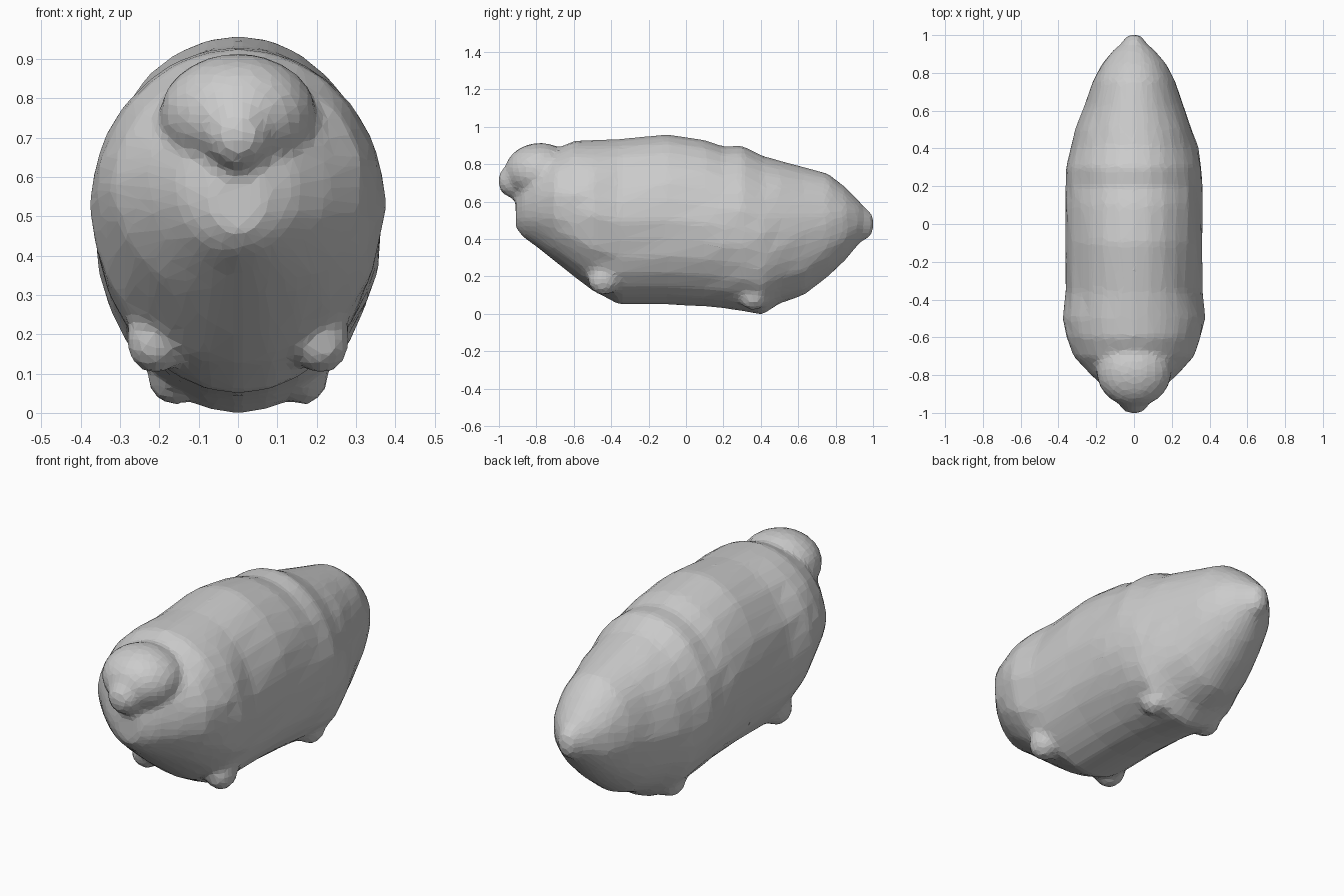
import bpy, bmesh, math, random
from mathutils import Matrix

if "Cube" in bpy.data.objects:
    bpy.data.objects.remove(bpy.data.objects["Cube"])

random.seed(4)
GREY = (0.6, 0.6, 0.6, 1)
grey = bpy.data.materials.new("plain grey")
grey.use_nodes = True
grey.diffuse_color = GREY
grey.node_tree.nodes["Principled BSDF"].inputs["Base Color"].default_value = GREY

# Torso stations: y, bottom, top, half width
STATIONS = [
    (-0.91, 0.46, 0.64, 0.07), (-0.87, 0.41, 0.74, 0.15), (-0.8, 0.36, 0.81, 0.23),
    (-0.7, 0.28, 0.88, 0.32), (-0.6, 0.2, 0.925, 0.355), (-0.5, 0.125, 0.93, 0.375),
    (-0.36, 0.05, 0.935, 0.36), (-0.1, 0.05, 0.96, 0.362), (0.1, 0.04, 0.93, 0.362),
    (0.2, 0.03, 0.895, 0.362), (0.3, 0.015, 0.9, 0.36), (0.41, -0.005, 0.845, 0.338),
    (0.5, 0.055, 0.82, 0.31), (0.63, 0.1, 0.785, 0.26), (0.76, 0.2, 0.75, 0.215),
    (0.85, 0.285, 0.68, 0.17), (0.92, 0.37, 0.61, 0.11), (0.96, 0.42, 0.56, 0.06),
]
SIDES = 28
bm = bmesh.new()


def ring(y, low, high, half):
    """One oval cross-section with slightly uneven flanks."""
    mid, tall = (low + high) / 2, (high - low) / 2
    verts = []
    for i in range(SIDES):
        a = math.tau * i / SIDES
        x = half * math.cos(a) * random.uniform(0.98, 1.015)
        verts.append(bm.verts.new((x, y, mid + tall * math.sin(a))))
    return verts


def blob(centre, radii):
    place = Matrix.Translation(centre) @ Matrix.Diagonal((*radii, 1))
    bmesh.ops.create_icosphere(bm, subdivisions=3, radius=1, matrix=place)


# Torso lofted through the stations
rings = [ring(*s) for s in STATIONS]
for a, b in zip(rings, rings[1:]):
    for i in range(SIDES):
        j = (i + 1) % SIDES
        bm.faces.new((a[i], a[j], b[j], b[i]))
bm.faces.new(rings[0])
bm.faces.new(rings[-1])
bmesh.ops.recalc_face_normals(bm, faces=bm.faces)

# Head, snout and tail
blob((0, -0.78, 0.76), (0.2, 0.19, 0.155))
blob((0, -0.925, 0.71), (0.085, 0.08, 0.09))
blob((0, 0.945, 0.48), (0.065, 0.06, 0.09))

# Short stubby feet
for side in (-1, 1):
    blob((side * 0.21, -0.44, 0.185), (0.075, 0.085, 0.085))
    blob((side * 0.165, 0.36, 0.095), (0.065, 0.08, 0.075))

mesh = bpy.data.meshes.new("creature_body")
bm.to_mesh(mesh)
bm.free()
mesh.materials.append(grey)
body = bpy.data.objects.new("creature_body", mesh)
bpy.context.collection.objects.link(body)

# Fuse everything into one skin, then reduce it to coarse flat facets
fuse = body.modifiers.new("fuse", "REMESH")
fuse.mode = "VOXEL"
fuse.voxel_size = 0.022
soften = body.modifiers.new("soften", "SMOOTH")
soften.iterations = 2
facets = body.modifiers.new("facets", "DECIMATE")
facets.ratio = 0.16
